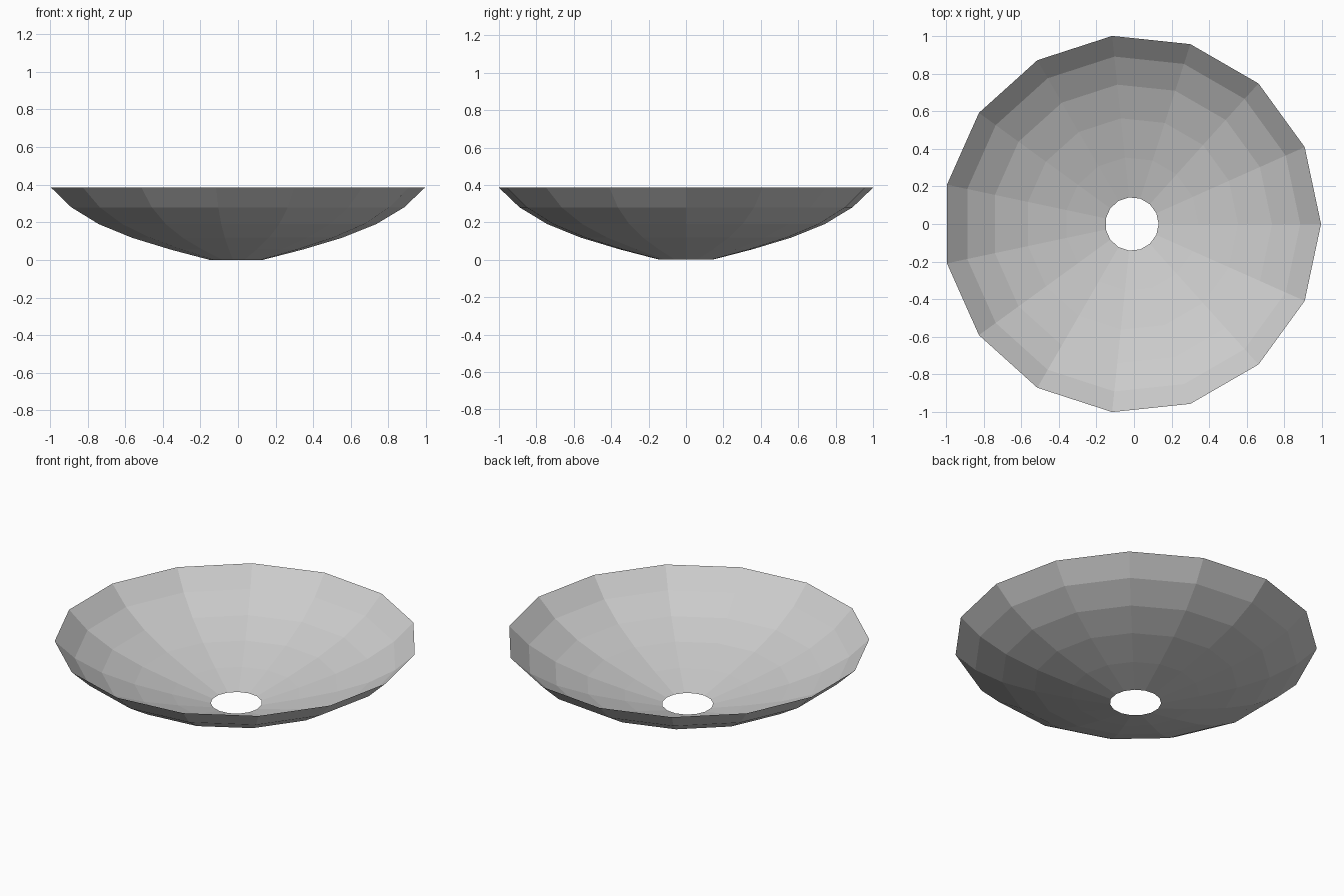
import bpy
import bmesh
from math import cos, sin, tau

cube = bpy.data.objects.get("Cube")
if cube:
    bpy.data.objects.remove(cube, do_unlink=True)

SIDES = 15
CENTRE_X = -0.011
# Radius and height of each ring, from the central hole to the rim
PROFILE = [(0.142, 0.0), (0.355, 0.055), (0.565, 0.118),
           (0.745, 0.19), (0.895, 0.28), (1.0055, 0.385)]

# Plain grey
grey = bpy.data.materials.new("light grey")
grey.use_nodes = True
colour = (0.6, 0.6, 0.6, 1)
grey.diffuse_color = colour
shader = next(n for n in grey.node_tree.nodes if n.type == 'BSDF_PRINCIPLED')
shader.inputs["Base Color"].default_value = colour

# Open shallow dish: a single faceted sheet with a hole in the middle
bm = bmesh.new()
rings = [[bm.verts.new((CENTRE_X + r * cos(tau * i / SIDES),
                        r * sin(tau * i / SIDES), z))
          for i in range(SIDES)] for r, z in PROFILE]
for inner, outer in zip(rings, rings[1:]):
    for i in range(SIDES):
        j = (i + 1) % SIDES
        bm.faces.new((inner[i], outer[i], outer[j], inner[j]))

mesh = bpy.data.meshes.new("dish")
bm.to_mesh(mesh)
bm.free()
mesh.materials.append(grey)
dish = bpy.data.objects.new("dish", mesh)
bpy.context.collection.objects.link(dish)
